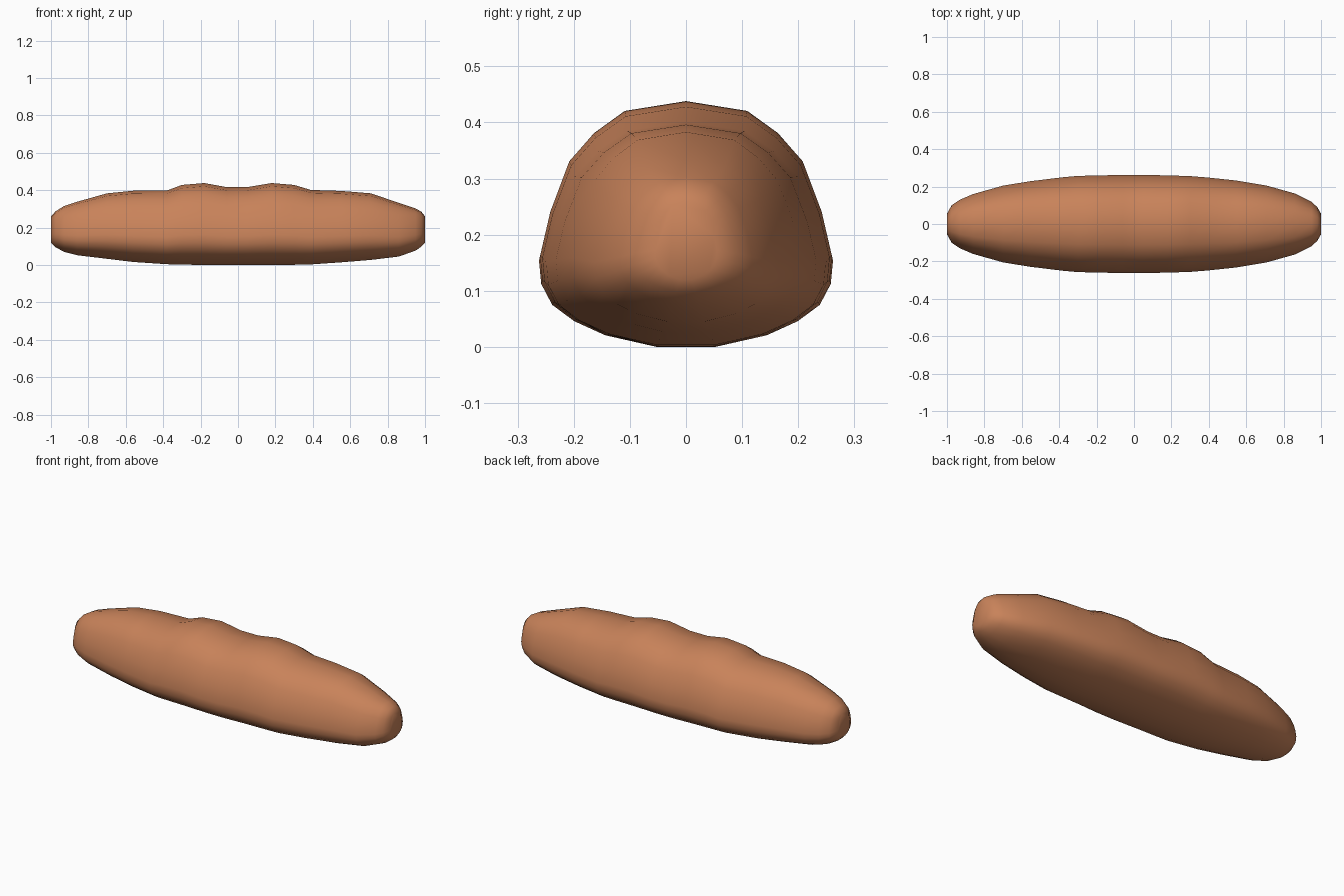
import bpy, bmesh

# one crust colour
crust = bpy.data.materials.new("baked_crust")
crust.diffuse_color = (0.58, 0.225, 0.102, 1)

# half cross-section: (fraction of half width, fraction of height), top to bottom
half = [(0, 1), (.42, .96), (.63, .87), (.80, .755), (.93, .55), (1, .37),
        (.985, .27), (.91, .18), (.76, .11), (.55, .05), (.2, 0)]
section = half + [(-w, h) for w, h in reversed(half[1:])]

# stations along the loaf: x, half width, bottom, top (two humps in the middle)
stations = [(-1, .055, .12, .26), (-.975, .10, .095, .287), (-.93, .13, .07, .315),
            (-.86, .16, .052, .338), (-.70, .205, .033, .383), (-.56, .228, .016, .397),
            (-.38, .25, .004, .398), (-.30, .257, .002, .428), (-.18, .26, 0, .438),
            (-.06, .262, 0, .416), (.05, .262, 0, .416), (.18, .26, 0, .438),
            (.30, .256, .001, .428), (.39, .249, .003, .401), (.55, .232, .014, .396),
            (.71, .205, .027, .383), (.86, .163, .045, .332), (.95, .118, .077, .302),
            (.98, .09, .098, .285), (1, .055, .12, .26)]

# loaf: loft the section through the stations and close both tips
bm = bmesh.new()
rings = [[bm.verts.new((x, w * hw, lo + h * (hi - lo))) for w, h in section]
         for x, hw, lo, hi in stations]
n = len(section)
for a, b in zip(rings, rings[1:]):
    for i in range(n):
        j = (i + 1) % n
        bm.faces.new((a[i], a[j], b[j], b[i]))
for ring in (rings[0], rings[-1]):
    bm.faces.new(ring)
bmesh.ops.recalc_face_normals(bm, faces=bm.faces)
for f in bm.faces:
    f.smooth = True

mesh = bpy.data.meshes.new("bread_loaf")
bm.to_mesh(mesh)
bm.free()
mesh.materials.append(crust)
loaf = bpy.data.objects.new("bread_loaf", mesh)
bpy.context.collection.objects.link(loaf)
